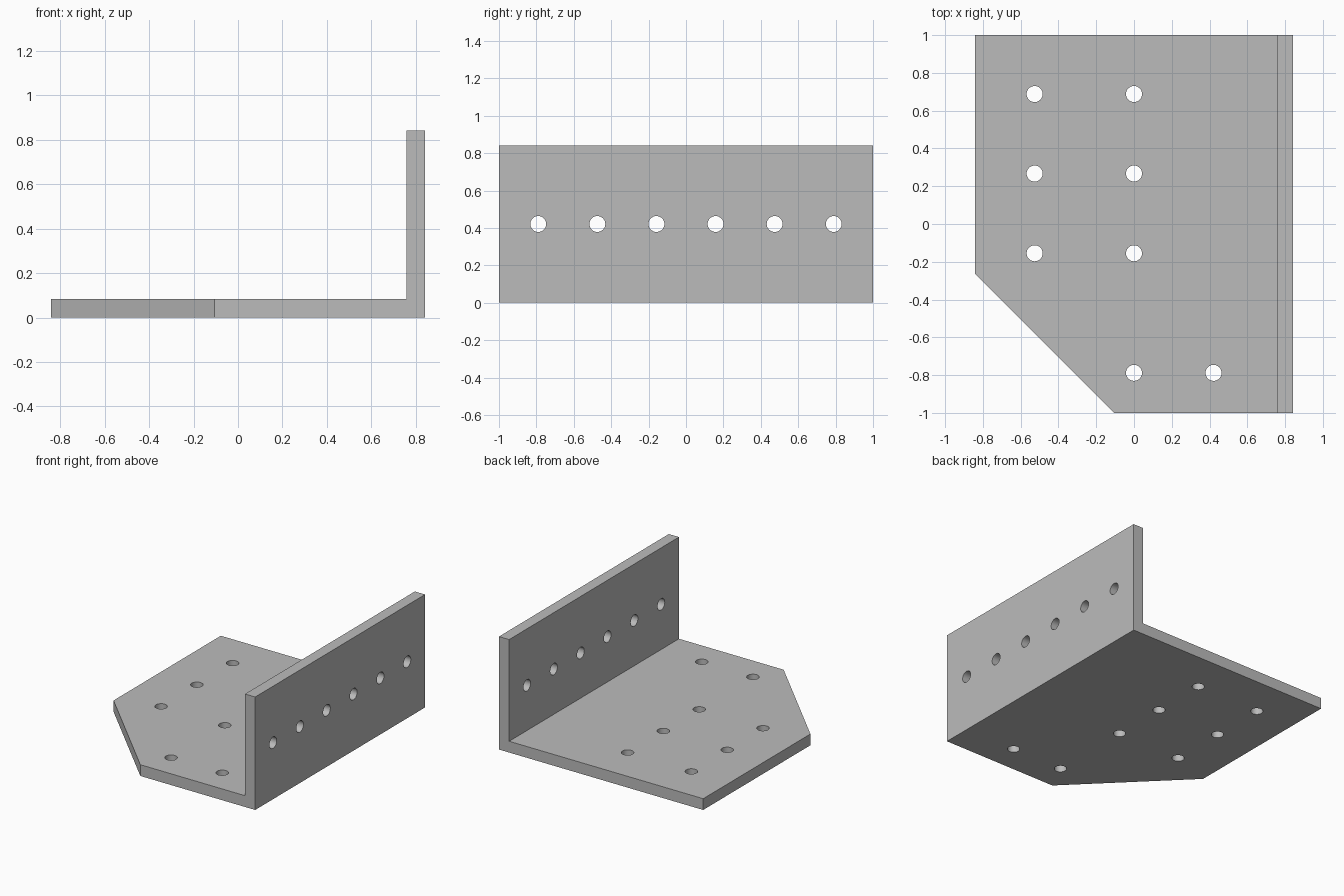
import bpy
import bmesh
from mathutils import Matrix, Vector

if "Cube" in bpy.data.objects:
    bpy.data.objects.remove(bpy.data.objects["Cube"], do_unlink=True)

HALF_X, HALF_Y, HEIGHT, THICK = 0.842, 1.0, 0.842, 0.084
HOLE_RADIUS = 0.0425

steel = bpy.data.materials.new("grey_steel")
steel.use_nodes = True
grey = (0.5, 0.5, 0.5, 1)
steel.diffuse_color = grey
steel.node_tree.nodes["Principled BSDF"].inputs["Base Color"].default_value = grey


def add_object(name, bm):
    bmesh.ops.recalc_face_normals(bm, faces=bm.faces)
    mesh = bpy.data.meshes.new(name)
    bm.to_mesh(mesh)
    bm.free()
    mesh.materials.append(steel)
    obj = bpy.data.objects.new(name, mesh)
    bpy.context.collection.objects.link(obj)
    return obj


# L-shaped profile swept along the bracket's length
inner = HALF_X - THICK
profile = [(-HALF_X, 0), (HALF_X, 0), (HALF_X, HEIGHT),
           (inner, HEIGHT), (inner, THICK), (-HALF_X, THICK)]
bm = bmesh.new()
face = bm.faces.new([bm.verts.new((x, -HALF_Y, z)) for x, z in profile])
swept = bmesh.ops.extrude_face_region(bm, geom=[face])["geom"]
bmesh.ops.translate(bm, vec=(0, 2 * HALF_Y, 0),
                    verts=[v for v in swept if isinstance(v, bmesh.types.BMVert)])

# Diagonal corner cut on the base plate
cut = bmesh.ops.bisect_plane(bm, geom=bm.verts[:] + bm.edges[:] + bm.faces[:],
                             plane_co=(-0.105, -HALF_Y, 0), plane_no=(-1, -1, 0),
                             clear_outer=True)["geom_cut"]
bmesh.ops.contextual_create(bm, geom=[e for e in cut if isinstance(e, bmesh.types.BMEdge)])
bracket = add_object("angle_bracket", bm)

# Round cutters for the base holes and the row of wall holes
bm = bmesh.new()


def add_hole(position, turn):
    bmesh.ops.create_cone(bm, cap_ends=True, segments=32, radius1=HOLE_RADIUS,
                          radius2=HOLE_RADIUS, depth=4 * THICK,
                          matrix=Matrix.Translation(Vector(position)) @ turn)


upright = Matrix.Identity(4)
sideways = Matrix.Rotation(1.5707963, 4, "Y")
base_holes = [(x, y) for x in (-0.526, 0) for y in (0.688, 0.267, -0.155)]
for x, y in base_holes + [(0, -0.788), (0.421, -0.788)]:
    add_hole((x, y, THICK / 2), upright)
for i in range(6):
    add_hole((HALF_X - THICK / 2, (i - 2.5) * 0.316, HEIGHT / 2), sideways)
cutter = add_object("hole_cutter", bm)
cutter.hide_render = True

# Drill the holes, then discard the cutter
drill = bracket.modifiers.new("holes", "BOOLEAN")
drill.operation = "DIFFERENCE"
drill.solver = "EXACT"
drill.object = cutter
bpy.ops.object.select_all(action="DESELECT")
bpy.context.view_layer.objects.active = bracket
bracket.select_set(True)
bpy.ops.object.modifier_apply(modifier=drill.name)
bpy.data.objects.remove(cutter, do_unlink=True)
bpy.ops.object.shade_smooth_by_angle(angle=0.5)
